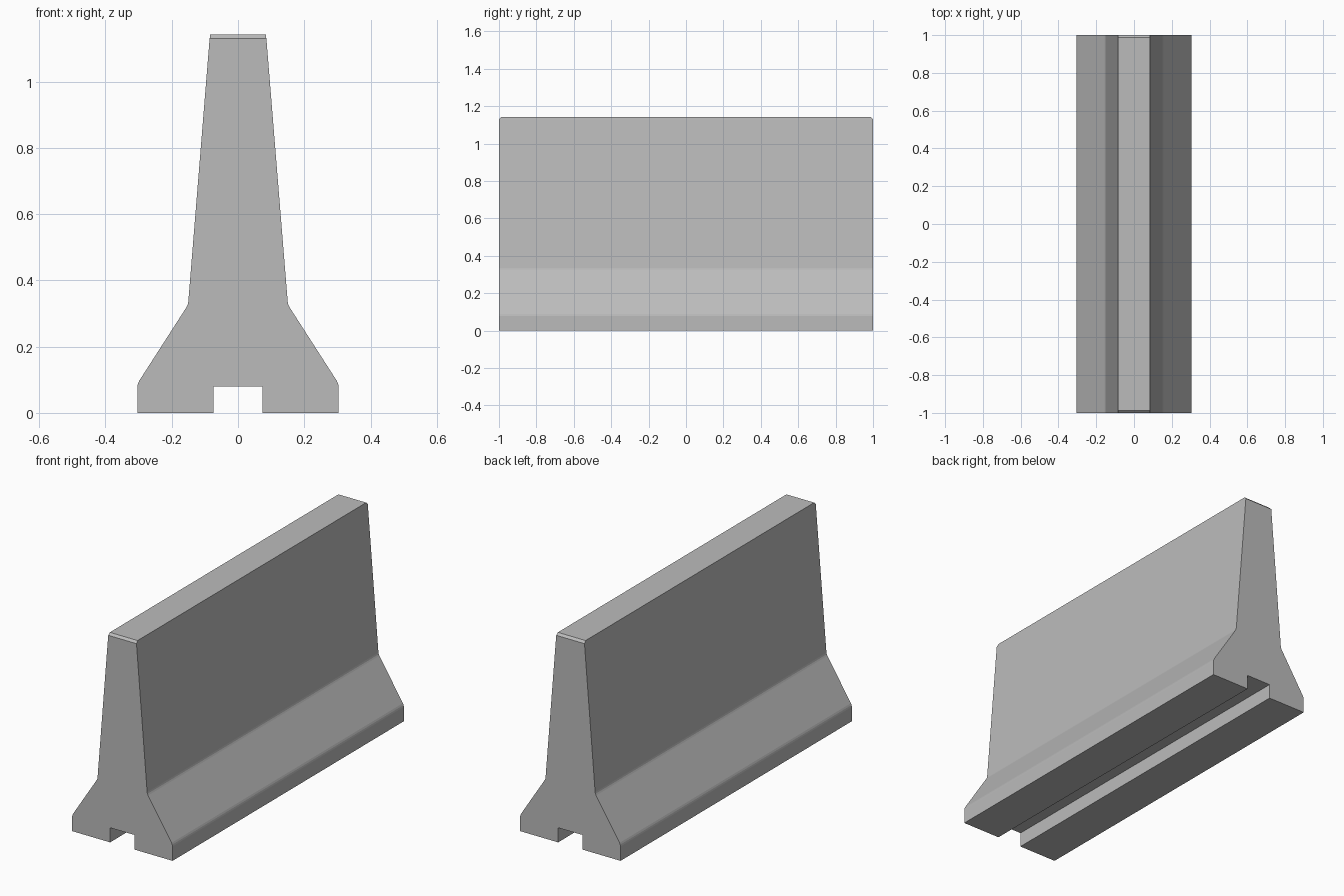
import bpy
import bmesh

cube = bpy.data.objects.get("Cube")
if cube:
    bpy.data.objects.remove(cube, do_unlink=True)

# Concrete colour
concrete = bpy.data.materials.new("concrete_grey")
concrete.use_nodes = True
colour = (0.5, 0.5, 0.5, 1)
concrete.diffuse_color = colour
concrete.node_tree.nodes["Principled BSDF"].inputs["Base Color"].default_value = colour

# Half of the cross-section, from the drainage slot up to the crown
half = [(0.074, 0.08), (0.074, 0), (0.304, 0), (0.304, 0.079), (0.302, 0.088),
        (0.298, 0.097), (0.156, 0.318), (0.152, 0.326), (0.150, 0.335),
        (0.086, 1.125), (0.084, 1.142)]
profile = half + [(-x, z) for x, z in reversed(half)]

# Barrier body: extrude the section along its length
bm = bmesh.new()
front = bm.faces.new([bm.verts.new((x, -1, z)) for x, z in profile])
extruded = bmesh.ops.extrude_face_region(bm, geom=[front], use_keep_orig=True)
moved = [v for v in extruded["geom"] if isinstance(v, bmesh.types.BMVert)]
bmesh.ops.translate(bm, verts=moved, vec=(0, 2, 0))
bmesh.ops.recalc_face_normals(bm, faces=bm.faces)

# Chamfer the crown at both ends
crown = max(z for x, z in half)
end_edges = [e for e in bm.edges
             if all(v.co.z > crown - 0.001 for v in e.verts)
             and abs(e.verts[0].co.y - e.verts[1].co.y) < 0.001]
bmesh.ops.bevel(bm, geom=end_edges, offset=0.012, segments=1,
                affect='EDGES', clamp_overlap=True)

mesh = bpy.data.meshes.new("barrier_body")
bm.to_mesh(mesh)
bm.free()
mesh.materials.append(concrete)
body = bpy.data.objects.new("barrier_body", mesh)
bpy.context.collection.objects.link(body)
